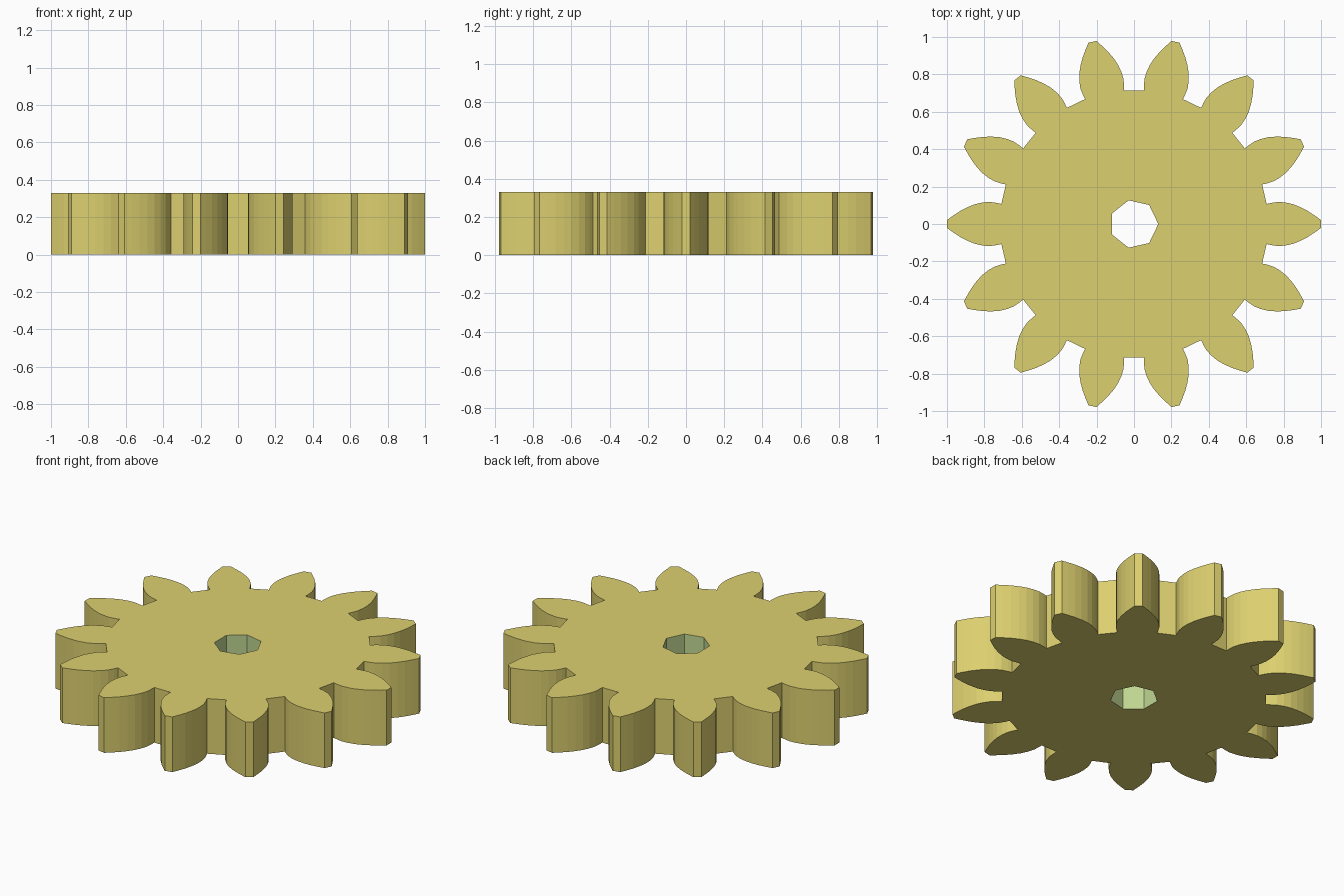
import bpy, bmesh
from math import cos, sin, tau

if "Cube" in bpy.data.objects:
    bpy.data.objects.remove(bpy.data.objects["Cube"])

TEETH, HEIGHT = 14, 0.33
BORE_SIDES, BORE_R = 7, 0.13
# Half tooth profile from root to tip: (distance along the tooth, half width)
FLANK = [(0.709, 0.107), (0.735, 0.113), (0.77, 0.118), (0.81, 0.115),
         (0.85, 0.106), (0.89, 0.09), (0.93, 0.069), (0.965, 0.046), (0.999, 0.022)]


def material(name, color):
    m = bpy.data.materials.new(name)
    m.diffuse_color = (*color, 1)
    m.use_nodes = True
    m.node_tree.nodes["Principled BSDF"].inputs["Base Color"].default_value = m.diffuse_color
    return m


def rotate(p, a):
    return (p[0] * cos(a) - p[1] * sin(a), p[0] * sin(a) + p[1] * cos(a))


def loop_edges(bm, points):
    vs = [bm.verts.new((x, y, 0)) for x, y in points]
    return [bm.edges.new((v, vs[(i + 1) % len(vs)])) for i, v in enumerate(vs)]


# Outline: mirrored tooth repeated around the centre
tooth = [(x, -y) for x, y in FLANK] + FLANK[::-1]
outline = [rotate(p, tau * i / TEETH) for i in range(TEETH) for p in tooth]
bore = [rotate((BORE_R, 0), tau * i / BORE_SIDES) for i in range(BORE_SIDES)]

# Flat gear face with a heptagonal bore, extruded upward
bm = bmesh.new()
edges = loop_edges(bm, outline) + loop_edges(bm, bore)
bmesh.ops.triangle_fill(bm, edges=edges, use_beauty=True)
top = bmesh.ops.extrude_face_region(bm, geom=bm.faces[:], use_keep_orig=True)
bmesh.ops.translate(bm, vec=(0, 0, HEIGHT),
                    verts=[g for g in top["geom"] if isinstance(g, bmesh.types.BMVert)])
bmesh.ops.recalc_face_normals(bm, faces=bm.faces[:])

# Bore walls get their own colour
for f in bm.faces:
    wall = abs(f.normal.z) < 0.5
    f.material_index = int(wall and f.calc_center_median().xy.length < 0.2)

mesh = bpy.data.meshes.new("gear")
bm.to_mesh(mesh)
bm.free()
mesh.materials.append(material("yellow", (0.72, 0.63, 0.16)))
mesh.materials.append(material("pale_green", (0.53, 0.68, 0.29)))
gear = bpy.data.objects.new("gear", mesh)
bpy.context.collection.objects.link(gear)
